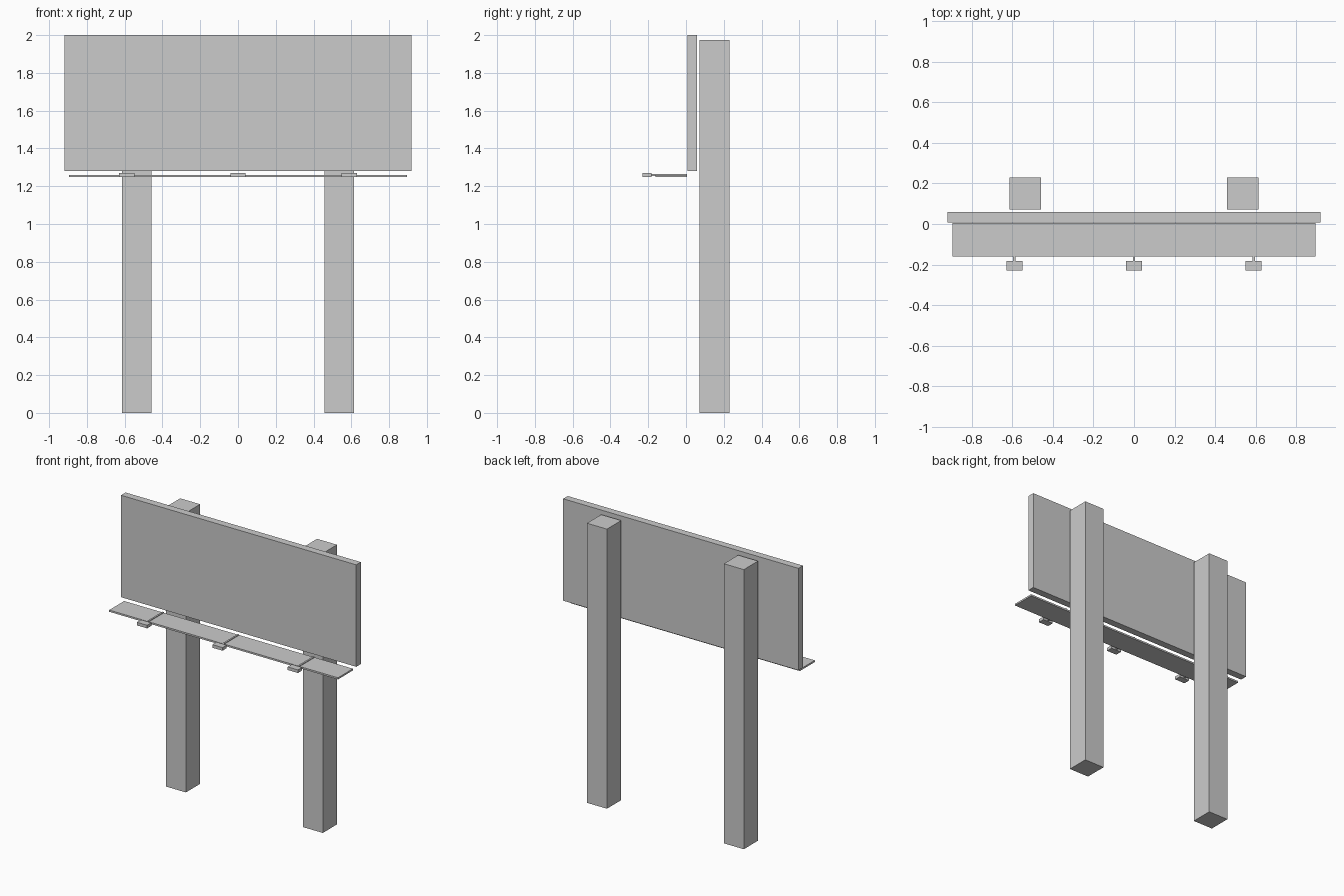
import bpy, bmesh
from mathutils import Vector

if "Cube" in bpy.data.objects:
    bpy.data.objects.remove(bpy.data.objects["Cube"])


def box(name, lo, hi):
    """Axis-aligned box between two corners."""
    lo, hi = Vector(lo), Vector(hi)
    bm = bmesh.new()
    bmesh.ops.create_cube(bm, size=1)
    bmesh.ops.scale(bm, vec=hi - lo, verts=bm.verts)
    bmesh.ops.translate(bm, vec=(lo + hi) / 2, verts=bm.verts)
    mesh = bpy.data.meshes.new(name)
    bm.to_mesh(mesh)
    bm.free()
    obj = bpy.data.objects.new(name, mesh)
    bpy.context.collection.objects.link(obj)
    return obj


# Display panel
box("panel", (-0.919, 0.007, 1.28), (0.919, 0.058, 2.0))

# Two square support posts behind the panel
for side, x in (("left", -0.535), ("right", 0.535)):
    box(f"{side}_post", (x - 0.078, 0.071, 0), (x + 0.078, 0.23, 1.975))

# Walkway below the panel
box("walkway", (-0.894, -0.161, 1.248), (0.894, 0.006, 1.26))

# Lamps on thin arms laid across the walkway
for side, x in (("left", -0.589), ("middle", 0), ("right", 0.589)):
    box(f"{side}_lamp_arm", (x - 0.006, -0.184, 1.254), (x + 0.006, 0.005, 1.265))
    box(f"{side}_lamp", (x - 0.04, -0.23, 1.249), (x + 0.04, -0.183, 1.271))
